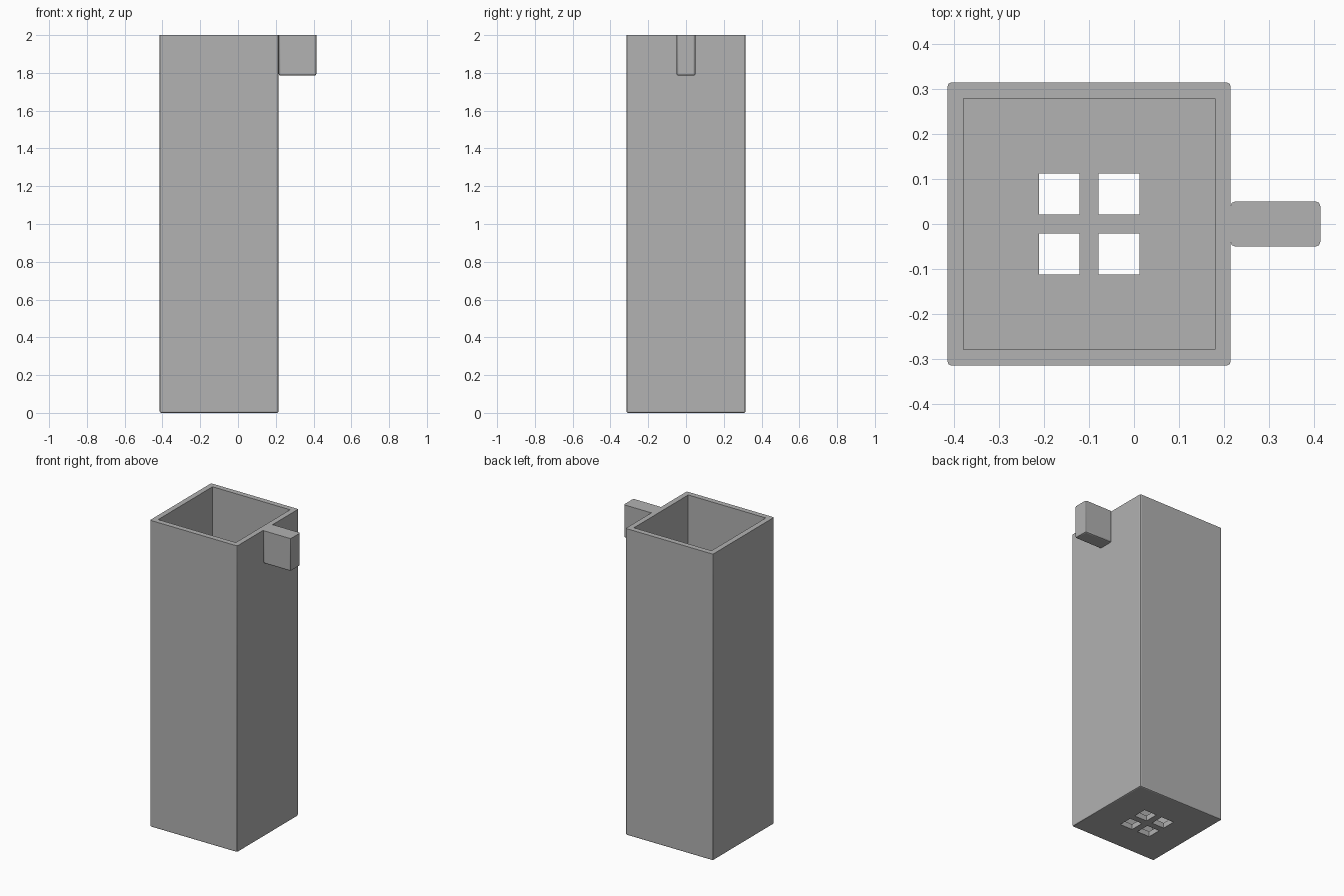
import bpy
import bmesh
from mathutils import Matrix, Vector

cube = bpy.data.objects.get("Cube")
if cube:
    bpy.data.objects.remove(cube, do_unlink=True)

HEIGHT = 2.0
WALL = 0.035
WIDTH = 0.63
TUBE_X = -0.1

# Single grey material
grey = bpy.data.materials.new("grey")
grey.use_nodes = True
colour = (0.445, 0.445, 0.445, 1)
grey.diffuse_color = colour
grey.node_tree.nodes["Principled BSDF"].inputs["Base Color"].default_value = colour


def box(name, low, high, bevel=0.0):
    """Box between two corners; every edge off the top is rounded by bevel."""
    low, high = Vector(low), Vector(high)
    bm = bmesh.new()
    place = Matrix.Translation((low + high) / 2) @ Matrix.Diagonal((high - low).to_4d())
    bmesh.ops.create_cube(bm, size=1, matrix=place)
    if bevel:
        edges = [e for e in bm.edges if min(v.co.z for v in e.verts) < high.z - bevel]
        bmesh.ops.bevel(bm, geom=edges, offset=bevel, segments=2,
                        profile=0.5, affect='EDGES')
    mesh = bpy.data.meshes.new(name)
    bm.to_mesh(mesh)
    bm.free()
    mesh.materials.append(grey)
    obj = bpy.data.objects.new(name, mesh)
    bpy.context.collection.objects.link(obj)
    return obj


def cut(target, cutter):
    """Subtract a cutter from the target and discard it."""
    mod = target.modifiers.new("cut", 'BOOLEAN')
    mod.operation = 'DIFFERENCE'
    mod.solver = 'EXACT'
    mod.object = cutter
    bpy.context.view_layer.objects.active = target
    bpy.ops.object.modifier_apply(modifier=mod.name)
    bpy.data.objects.remove(cutter, do_unlink=True)


# Square tube, open at the top
half = WIDTH / 2
inner = half - WALL
tube = box("square_tube", (TUBE_X - half, -half, 0), (TUBE_X + half, half, HEIGHT), 0.008)
cut(tube, box("cavity", (TUBE_X - inner, -inner, WALL),
              (TUBE_X + inner, inner, HEIGHT + 0.1)))

# Four square drain holes in the floor
near, far = 0.021, 0.112
for sx in (-1, 1):
    for sy in (-1, 1):
        xs = sorted((TUBE_X + sx * near, TUBE_X + sx * far))
        ys = sorted((sy * near, sy * far))
        cut(tube, box("drain_hole", (xs[0], ys[0], -0.1), (xs[1], ys[1], 0.1)))

# Side tab flush with the rim
tab = box("side_tab", (TUBE_X + half, -0.05, 1.785), (TUBE_X + half + 0.2, 0.05, HEIGHT), 0.01)

# Smooth the rounded edges only
for obj in (tube, tab):
    bpy.ops.object.select_all(action='DESELECT')
    obj.select_set(True)
    bpy.context.view_layer.objects.active = obj
    bpy.ops.object.shade_smooth_by_angle(angle=0.35)
